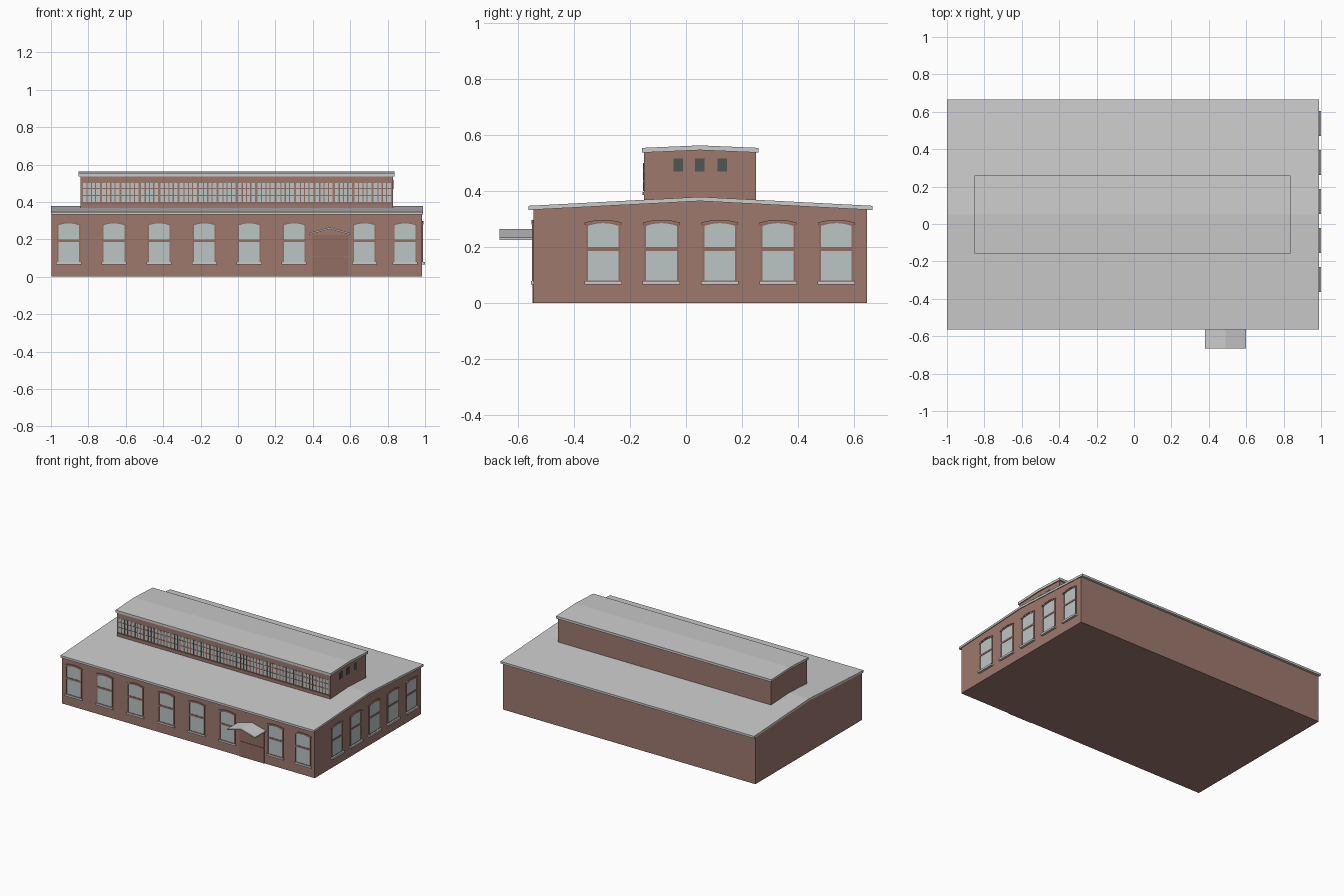
import bpy, bmesh, math

if "Cube" in bpy.data.objects:
    bpy.data.objects.remove(bpy.data.objects["Cube"])


def material(name, rgb):
    m = bpy.data.materials.new(name)
    m.diffuse_color = (*rgb, 1)
    m.use_nodes = True
    m.node_tree.nodes["Principled BSDF"].inputs["Base Color"].default_value = m.diffuse_color
    return m


BRICK = material("brick", (0.34, 0.19, 0.155))
TRIM = material("brick_trim", (0.29, 0.155, 0.125))
GLASS = material("glass", (0.50, 0.56, 0.56))
DARK = material("dark_glass", (0.08, 0.09, 0.085))

# Placement: (u along wall, v up, d outward) -> world
FRONT_Y, RIGHT_X, CLER_Y, CLER_X = -0.545, 0.984, -0.150, 0.830
front = lambda u, v, d: (u, FRONT_Y - d, v)
right = lambda u, v, d: (RIGHT_X + d, u, v)
cler_front = lambda u, v, d: (u, CLER_Y - d, v)
cler_right = lambda u, v, d: (CLER_X + d, u, v)
along_x = lambda u, v, d: (d, u, v)


def slab(name, polys, place, d0, d1, mat=None):
    """Extrude flat outlines from depth d0 to d1; shared points are welded."""
    bm = bmesh.new()
    cache = {}

    def vert(p, d):
        key = (round(p[0], 5), round(p[1], 5), d)
        if key not in cache:
            cache[key] = bm.verts.new(place(p[0], p[1], d))
        return cache[key]

    edges = {}
    for poly in polys:
        bm.faces.new([vert(p, d0) for p in poly])
        bm.faces.new([vert(p, d1) for p in poly])
        for a, b in zip(poly, poly[1:] + poly[:1]):
            key = frozenset((vert(a, d0), vert(b, d0)))
            edges.setdefault(key, []).append((a, b))
    for pairs in edges.values():
        if len(pairs) == 1:                       # outline edges only
            a, b = pairs[0]
            bm.faces.new([vert(a, d0), vert(b, d0), vert(b, d1), vert(a, d1)])
    bmesh.ops.recalc_face_normals(bm, faces=bm.faces)
    me = bpy.data.meshes.new(name)
    bm.to_mesh(me)
    bm.free()
    ob = bpy.data.objects.new(name, me)
    bpy.context.collection.objects.link(ob)
    if mat:
        me.materials.append(mat)
    return ob


def rect(u0, u1, v0, v1):
    return [(u0, v0), (u1, v0), (u1, v1), (u0, v1)]


def arch(u, w, v0, v1, rise, n=6):
    """Outline with a shallow arched top; first two points are the base."""
    pts = [(u - w / 2, v0), (u + w / 2, v0)]
    for i in range(n + 1):
        t = 1 - 2 * i / n
        pts.append((u + t * w / 2, v1 - rise * t * t))
    return pts


def arched_window(name, u, place, sill_out):
    inner = arch(u, 0.110, 0.080, 0.285, 0.010)
    outer = arch(u, 0.124, 0.076, 0.294, 0.010)
    n = len(inner)
    ring = [[outer[i], outer[(i + 1) % n], inner[(i + 1) % n], inner[i]] for i in range(n)]
    slab(name + "_glass", [inner], place, -0.004, 0.002, GLASS)
    slab(name + "_frame", ring, place, -0.004, 0.005, TRIM)
    slab(name + "_meeting_rail", [rect(u - 0.055, u + 0.055, 0.186, 0.199)],
         place, -0.004, 0.005, TRIM)
    slab(name + "_sill", [rect(u - 0.067, u + 0.067, 0.065, 0.078)],
         place, -0.004, sill_out)
    # hood course over the arch
    lo, hi = arch(u, 0.132, 0.08, 0.290, 0.010)[2:], arch(u, 0.132, 0.08, 0.297, 0.010)[2:]
    slab(name + "_hood", [[lo[i], lo[i + 1], hi[i + 1], hi[i]] for i in range(len(lo) - 1)],
         place, -0.004, 0.007, BRICK)


# Main hall and its low gable roof
RIDGE = 0.05
slab("main_walls", [[(-0.545, 0), (0.647, 0), (0.647, 0.335), (RIDGE, 0.367), (-0.545, 0.335)]],
     along_x, -0.998, RIGHT_X, BRICK)
slab("main_roof", [[(-0.563, 0.332), (RIDGE, 0.364), (0.666, 0.332),
                    (0.666, 0.347), (RIDGE, 0.379), (-0.563, 0.347)]],
     along_x, -1.0, 0.990)

# Raised clerestory and its roof
slab("clerestory_walls", [[(CLER_Y, 0.345), (0.250, 0.345), (0.250, 0.541),
                           (RIDGE, 0.549), (CLER_Y, 0.541)]],
     along_x, -0.843, CLER_X, BRICK)
slab("clerestory_roof", [[(-0.157, 0.537), (RIDGE, 0.546), (0.260, 0.537),
                          (0.260, 0.554), (RIDGE, 0.563), (-0.157, 0.554)]],
     along_x, -0.852, 0.838)

# Arched windows on the front and right walls
for i, x in enumerate((-0.905, -0.663, -0.422, -0.180, 0.060, 0.300, 0.676, 0.893)):
    arched_window(f"front_window_{i + 1}", x, front, 0.009)
for i in range(5):
    arched_window(f"side_window_{i + 1}", -0.296 + 0.2083 * i, right, 0.016)

# Clerestory strip of sixteen multi-pane windows
PITCH, START = 0.1037, -0.836
for i in range(16):
    u0 = START + PITCH * i + 0.006
    u1 = u0 + PITCH - 0.012
    name = f"clerestory_window_{i + 1}"
    slab(name + "_glass", [rect(u0, u1, 0.400, 0.500)], cler_front, -0.003, 0.0015, GLASS)
    for k in range(1, 4):
        c = u0 + (u1 - u0) * k / 4
        slab(f"{name}_upright_{k}", [rect(c - 0.003, c + 0.003, 0.400, 0.500)],
             cler_front, -0.003, 0.004, TRIM)
    for k, v in enumerate((0.435, 0.472)):
        slab(f"{name}_crossbar_{k + 1}", [rect(u0, u1, v - 0.002, v + 0.002)],
             cler_front, -0.003, 0.0035, TRIM)
slab("clerestory_window_ledge", [rect(-0.840, 0.828, 0.386, 0.396)],
     cler_front, -0.003, 0.006, TRIM)

# Three small dark windows in the clerestory end
for i, y in enumerate((-0.028, 0.050, 0.130)):
    slab(f"clerestory_end_window_{i + 1}", [rect(y - 0.017, y + 0.017, 0.469, 0.517)],
         cler_right, -0.003, 0.002, DARK)

# Entrance: two door panels with a gabled canopy
slab("door_lower", [rect(0.397, 0.590, 0.0, 0.108)], front, -0.004, 0.004, TRIM)
slab("door_upper", [rect(0.397, 0.590, 0.112, 0.222)], front, -0.004, 0.004, TRIM)
slab("door_canopy", [[(0.380, 0.225), (0.490, 0.255), (0.600, 0.225),
                      (0.600, 0.234), (0.490, 0.264), (0.380, 0.234)]],
     front, -0.004, 0.121)
